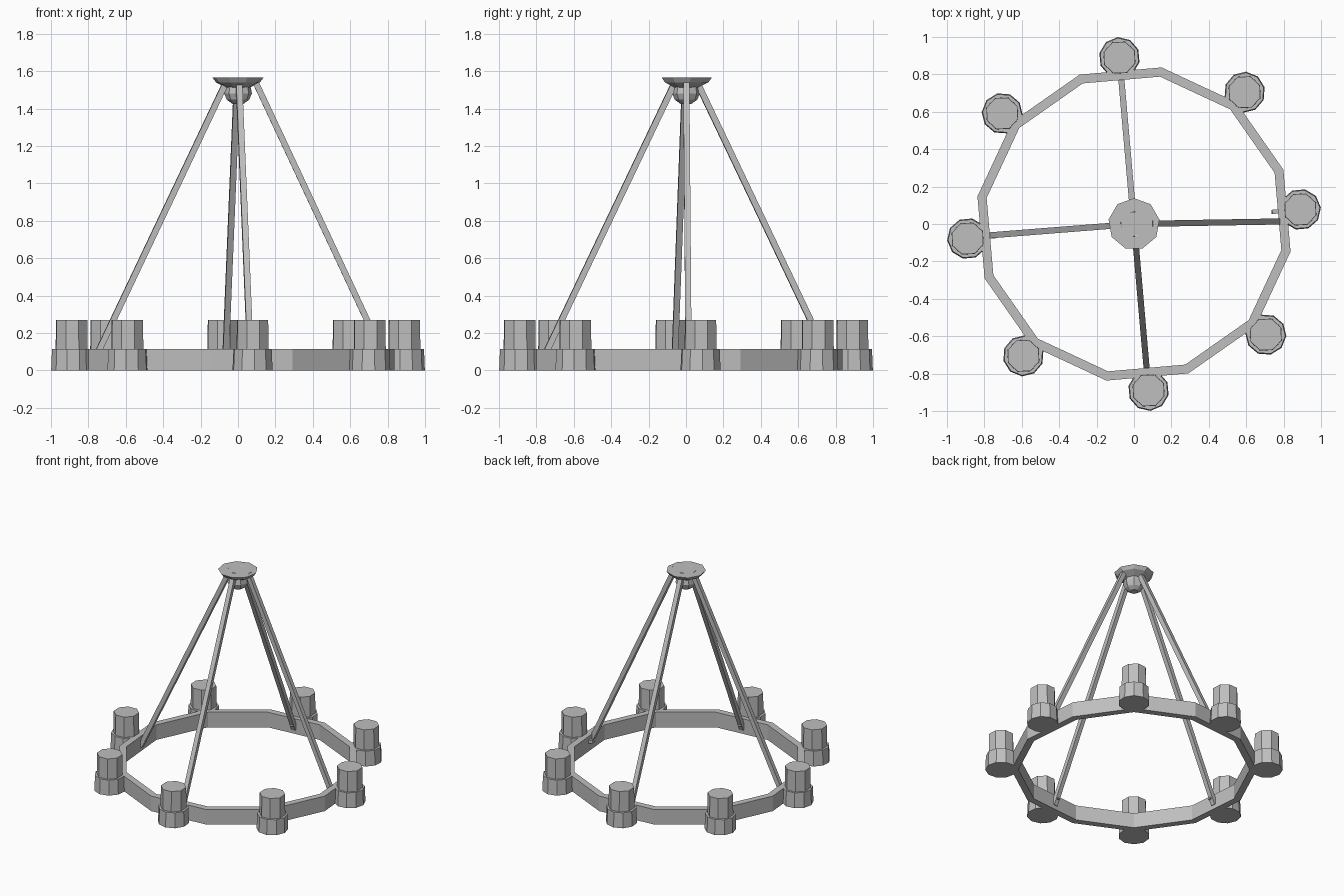
import bpy, bmesh
from math import cos, sin, pi, radians
from mathutils import Vector

cube = bpy.data.objects.get("Cube")
if cube:
    bpy.data.objects.remove(cube, do_unlink=True)

GREY = (0.52, 0.52, 0.52, 1)
metal = bpy.data.materials.new("plain grey")
metal.use_nodes = True
metal.diffuse_color = GREY
metal.node_tree.nodes["Principled BSDF"].inputs["Base Color"].default_value = GREY


def lathe(name, profile, sides, turn=0, at=(0, 0, 0), closed=False):
    """Spin (radius, z) points into a faceted solid; closed joins last to first."""
    bm = bmesh.new()
    rings = []
    for r, z in profile:
        angles = [radians(turn) + 2 * pi * i / sides for i in range(sides)]
        rings.append([bm.verts.new((r * cos(a), r * sin(a), z)) for a in angles])
    pairs = list(zip(rings, rings[1:]))
    if closed:
        pairs.append((rings[-1], rings[0]))
    else:
        bm.faces.new(rings[0])
        bm.faces.new(rings[-1])
    for low, high in pairs:
        for i in range(sides):
            j = (i + 1) % sides
            bm.faces.new((low[i], low[j], high[j], high[i]))
    bmesh.ops.recalc_face_normals(bm, faces=bm.faces)
    mesh = bpy.data.meshes.new(name)
    bm.to_mesh(mesh)
    bm.free()
    mesh.materials.append(metal)
    obj = bpy.data.objects.new(name, mesh)
    obj.location = at
    bpy.context.collection.objects.link(obj)
    return obj


def bar(name, start, end, radius):
    """Straight square bar between two points."""
    start, end = Vector(start), Vector(end)
    span = end - start
    obj = lathe(name, [(radius, 0), (radius, span.length)], 4, 45, start)
    obj.rotation_euler = span.to_track_quat("Z", "Y").to_euler()


def polar(r, degrees, z):
    return (r * cos(radians(degrees)), r * sin(radians(degrees)), z)


# Twelve-sided hoop
lathe("hoop", [(0.80, 0), (0.85, 0), (0.85, 0.115), (0.80, 0.115)], 12, 20, closed=True)

# Eight cups, each holding a candle; the diagonal ones stand further out
for i in range(8):
    angle = 5 + 45 * i
    spot = polar(0.92 if i % 2 else 0.893, angle, 0)
    lathe(f"cup_{i + 1}", [(0.11, 0), (0.105, 0.115)], 10, angle, spot)
    lathe(f"candle_{i + 1}", [(0.091, 0.1), (0.089, 0.27)], 8, angle + 20, spot)

# Four hanging rods: direction, radius at the top, height at the hoop
rods = [(1, 0.085, 0.077), (95, 0.05, 0.035), (184.5, 0.055, 0.035), (275, 0.05, 0.035)]
for i, (angle, top_radius, foot) in enumerate(rods):
    bar(f"hanging_rod_{i + 1}", polar(top_radius, angle, 1.56), polar(0.78, angle, foot), 0.023)
    # Small lug on the inside of the hoop
    lug = 5 + 90 * i
    bar(f"lug_{i + 1}", polar(0.74, lug, 0.08), polar(0.79, lug, 0.07), 0.016)

# Ceiling plate with a ball below it
lathe("ceiling_plate", [(0.05, 1.505), (0.12, 1.54), (0.138, 1.565)], 9, 10)
lathe("ball", [(0.03, 1.425), (0.06, 1.447), (0.075, 1.48), (0.068, 1.515)], 8, 5)
